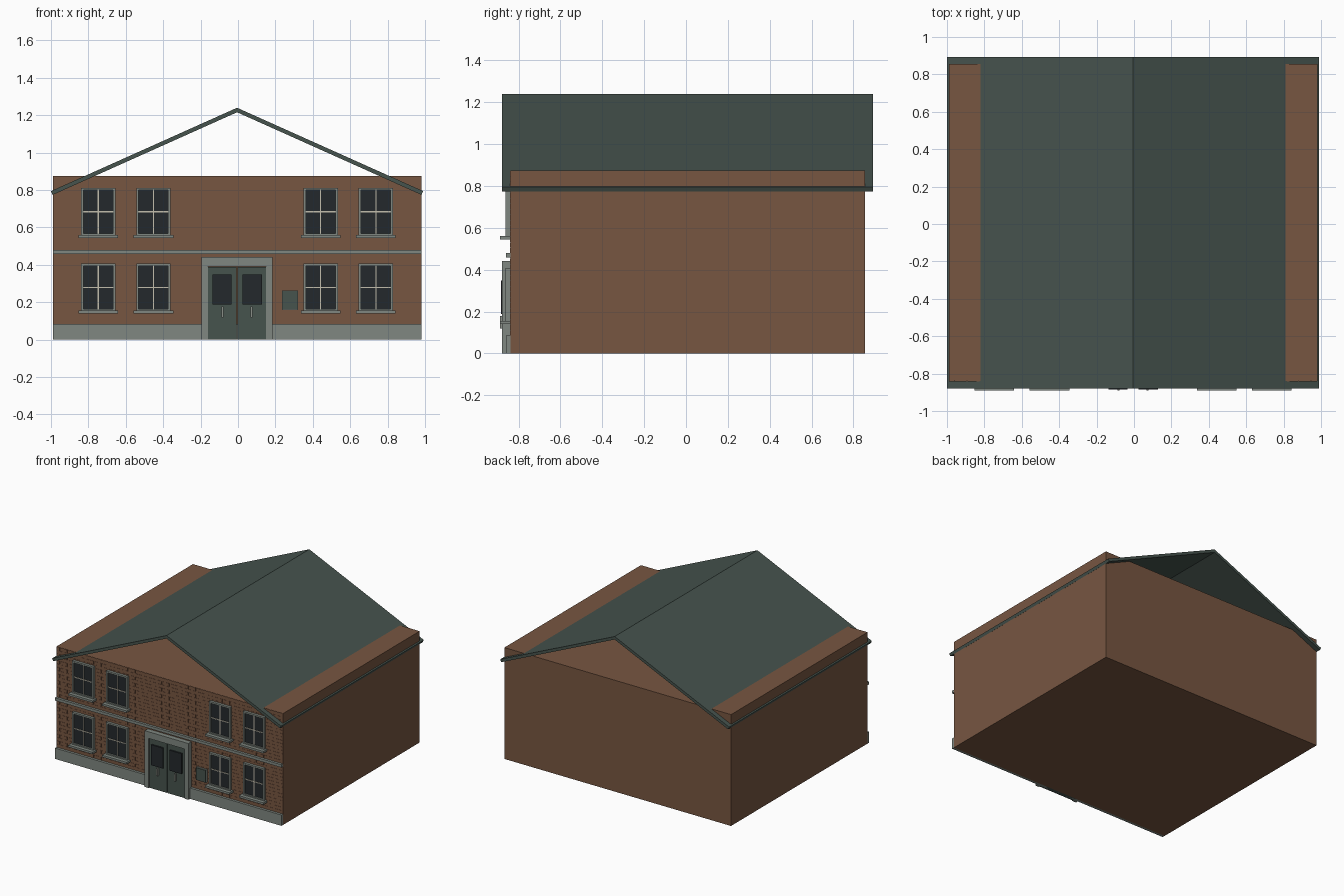
import bpy, bmesh, math
from mathutils import Vector

if "Cube" in bpy.data.objects:
    bpy.data.objects.remove(bpy.data.objects["Cube"])

CX = -0.005      # building axis
WALL = -0.84     # front wall plane


def material(name, rgb):
    m = bpy.data.materials.new(name)
    m.diffuse_color = (*rgb, 1)
    m.use_nodes = True
    m.node_tree.nodes["Principled BSDF"].inputs["Base Color"].default_value = m.diffuse_color
    return m


BRICK = material("brick", (0.185, 0.093, 0.053))
STONE = material("stone", (0.215, 0.245, 0.22))
GREEN = material("dark_green", (0.061, 0.087, 0.075))
GLASS = material("glass", (0.0175, 0.0215, 0.025))
CREAM = material("cream", (0.55, 0.52, 0.42))
METAL = material("metal", (0.26, 0.28, 0.25))


def boxes(name, items, mat):
    """One object from boxes given as (x0, x1, y0, y1, z0, z1), x relative to the axis."""
    bm = bmesh.new()
    for x0, x1, y0, y1, z0, z1 in items:
        verts = bmesh.ops.create_cube(bm, size=1)["verts"]
        for v in verts:
            v.co = Vector((CX + (x0 + x1) / 2 + v.co.x * (x1 - x0),
                           (y0 + y1) / 2 + v.co.y * (y1 - y0),
                           (z0 + z1) / 2 + v.co.z * (z1 - z0)))
    me = bpy.data.meshes.new(name)
    bm.to_mesh(me)
    bm.free()
    me.materials.append(mat)
    ob = bpy.data.objects.new(name, me)
    bpy.context.collection.objects.link(ob)
    return ob


# Main block, stone base and string course
boxes("walls", [(-0.985, 0.985, WALL, 0.855, 0, 0.875)], BRICK)
boxes("stone_base", [(-0.985, 0.985, -0.86, WALL, 0, 0.085)], STONE)
boxes("string_course", [(-0.985, 0.985, -0.86, WALL, 0.458, 0.48)], STONE)

# Very shallow running-bond bricks on the front
bricks = []
pitch_x, pitch_z = 0.0657, 0.0263
for row in range(30):
    z = 0.086 + row * pitch_z
    x = -0.985 - (row % 2) * pitch_x / 2
    while x < 0.98:
        a, b = max(x, -0.984), min(x + pitch_x - 0.004, 0.984)
        bricks.append((a, b, WALL - 0.0015, WALL, z, z + pitch_z - 0.002))
        x += pitch_x
boxes("front_bricks", bricks, BRICK)

# Roof: two sloping slabs, open at both gables
slope = math.atan(0.448)
for side, label in ((-1, "left"), (1, "right")):
    t, half = 0.022, 0.995
    nx, nz = t * math.sin(slope), t * math.cos(slope)
    eave = 1.24 - half * 0.448
    profile = [(0, 1.24), (half, eave), (half - nx, eave - nz), (0, 1.24 - t / math.cos(slope))]
    bm = bmesh.new()
    face = bm.faces.new([bm.verts.new((CX + side * x, -0.88, z)) for x, z in profile])
    ext = bmesh.ops.extrude_face_region(bm, geom=[face])["geom"]
    bmesh.ops.translate(bm, vec=(0, 1.773, 0),
                        verts=[g for g in ext if isinstance(g, bmesh.types.BMVert)])
    bmesh.ops.recalc_face_normals(bm, faces=bm.faces[:])
    me = bpy.data.meshes.new(label + "_roof_slope")
    bm.to_mesh(me)
    bm.free()
    me.materials.append(GREEN)
    bpy.context.collection.objects.link(bpy.data.objects.new(label + "_roof_slope", me))


# Sash windows
def window(tag, x, z):
    w, h, f = 0.092, 0.256, 0.013
    boxes("window_frame_" + tag, [
        (x - w, x - w + f, -0.862, WALL, z, z + h),
        (x + w - f, x + w, -0.862, WALL, z, z + h),
        (x - w + f, x + w - f, -0.862, WALL, z + h - f, z + h),
        (x - w + f, x + w - f, -0.862, WALL, z, z + f)], STONE)
    boxes("window_glass_" + tag,
          [(x - w + f, x + w - f, -0.85, WALL, z + f, z + h - f)], GLASS)
    mid = z + h / 2
    boxes("glazing_bars_" + tag, [
        (x - 0.003, x + 0.003, -0.855, -0.85, z + f, z + h - f),
        (x - w + f, x + w - f, -0.855, -0.85, mid - 0.003, mid + 0.003)], CREAM)
    boxes("window_sill_" + tag,
          [(x - 0.106, x + 0.106, -0.89, WALL, z - 0.012, z + 0.004)], STONE)


for floor, z in (("lower", 0.152), ("upper", 0.556)):
    for i, x in enumerate((-0.742, -0.447, 0.447, 0.742)):
        window(f"{floor}_{i + 1}", x, z)

# Entrance surround
boxes("door_surround", [
    (-0.19, -0.155, -0.88, WALL, 0, 0.39),
    (0.155, 0.19, -0.88, WALL, 0, 0.39),
    (-0.19, 0.19, -0.88, WALL, 0.39, 0.442)], STONE)


# Double doors with glass panels and pull handles
def span(s, a, b):
    return min(s * a, s * b), max(s * a, s * b)


for s, label in ((-1, "left"), (1, "right")):
    boxes(label + "_door", [(*span(s, 0.003, 0.155), -0.872, WALL, 0, 0.389)], GREEN)
    boxes(label + "_door_glass", [(*span(s, 0.03, 0.132), -0.884, -0.872, 0.188, 0.348)], GLASS)
    boxes(label + "_door_handle", [(*span(s, 0.073, 0.083), -0.89, -0.872, 0.118, 0.178)], METAL)

# Blank notice board beside the door
boxes("notice_board_frame", [(0.24, 0.327, -0.855, WALL, 0.16, 0.262)], STONE)
boxes("notice_board", [(0.243, 0.324, -0.86, -0.855, 0.163, 0.259)], GREEN)
